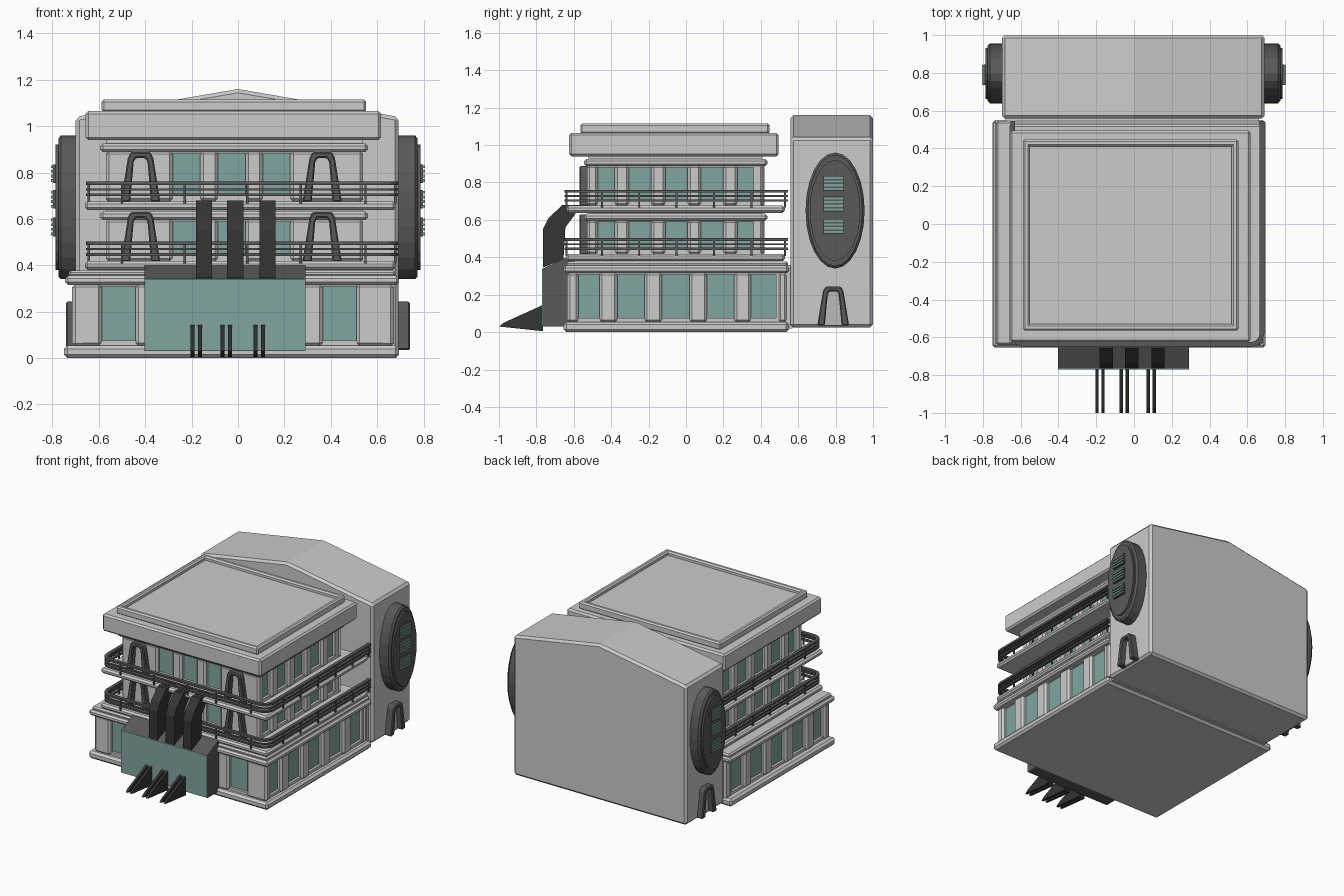
import bpy, bmesh
from math import cos, sin, pi

if "Cube" in bpy.data.objects:
    bpy.data.objects.remove(bpy.data.objects["Cube"])


def material(name, rgb):
    m = bpy.data.materials.new(name)
    m.diffuse_color = (*rgb, 1)
    m.use_nodes = True
    m.node_tree.nodes["Principled BSDF"].inputs["Base Color"].default_value = m.diffuse_color
    return m


GLASS = material("teal_glass", (0.22, 0.38, 0.35))
DARK = material("dark_grey", (0.10, 0.10, 0.10))
BLACK = material("charcoal", (0.035, 0.035, 0.035))
LIGHT = material("light_grey", (0.5, 0.5, 0.5))


def prism(name, pts, axis, a, b, mat=None, bevel=0):
    """Extrude a 2D outline along an axis from a to b."""
    def place(p, t):
        return {"x": (t, p[0], p[1]), "y": (p[0], t, p[1]), "z": (p[0], p[1], t)}[axis]
    bm = bmesh.new()
    lo = [bm.verts.new(place(p, a)) for p in pts]
    hi = [bm.verts.new(place(p, b)) for p in pts]
    n = len(pts)
    bm.faces.new(lo)
    bm.faces.new(hi)
    for i in range(n):
        bm.faces.new((lo[i], lo[(i + 1) % n], hi[(i + 1) % n], hi[i]))
    bmesh.ops.recalc_face_normals(bm, faces=bm.faces)
    me = bpy.data.meshes.new(name)
    bm.to_mesh(me)
    bm.free()
    ob = bpy.data.objects.new(name, me)
    bpy.context.collection.objects.link(ob)
    if mat:
        me.materials.append(mat)
    if bevel:
        mod = ob.modifiers.new("bevel", "BEVEL")
        mod.width, mod.segments = bevel, 1
        mod.limit_method, mod.angle_limit = "ANGLE", 0.7
    return ob


def box(name, x0, x1, y0, y1, z0, z1, mat=None, bevel=0):
    return prism(name, [(x0, y0), (x1, y0), (x1, y1), (x0, y1)], "z", z0, z1, mat, bevel)


def storey(name, x0, x1, y0, y1, z0, z1, front, side, w, depth=0.03):
    """Glazed core with bevelled piers left standing between the windows."""
    d = depth
    box(name + "_glass", x0 + d, x1 - d, y0 + d, y1 - d, z0, z1, GLASS)

    def spans(lo, hi, centres):
        edges = [lo] + [c + s * w / 2 for c in centres for s in (-1, 1)] + [hi]
        return zip(edges[::2], edges[1::2])
    for a, b in spans(x0, x1, front):
        box(name + "_front_pier", a, b, y0, y0 + 2 * d, z0, z1, None, 0.014)
    for a, b in spans(y0, y1, side):
        box(name + "_right_pier", x1 - 2 * d, x1, a, b, z0, z1, None, 0.014)
        box(name + "_left_pier", x0, x0 + 2 * d, a, b, z0, z1, None, 0.014)
    box(name + "_back_wall", x0 + 0.01, x1 - 0.01, y1 - 2 * d, y1, z0, z1)
    # sill and lintel bands
    for za, zb in ((z0, z0 + 0.025), (z1 - 0.012, z1)):
        box(name + "_band", x0 + 0.012, x1 - 0.012, y0 + 0.012, y1 - 0.012, za, zb)


def arch(name, c, z, h, axis, a, b):
    """Tapered arch frame."""
    half = [(0.085, 0), (0.055, 0.88), (0.042, 1)]
    hole = [(0.045, 0), (0.03, 0.8), (0.02, 0.88)]
    pts = [(c + x, z + t * h) for x, t in half] + [(c - x, z + t * h) for x, t in half[::-1]]
    pts += [(c - x, z + t * h) for x, t in hole] + [(c + x, z + t * h) for x, t in hole[::-1]]
    return prism(name, pts, axis, a, b, DARK, 0.006)


def u_path(x0, x1, y0, y1, r):
    """U shape open at the back with rounded front corners."""
    pts = [(x0, y1)]
    for cx, start in ((x0 + r, pi), (x1 - r, 1.5 * pi)):
        for i in range(4):
            t = start + i * pi / 6
            pts.append((cx + r * cos(t), y0 + r + r * sin(t)))
    return pts + [(x1, y1)]


def railing(name, z):
    x0, x1, y0, y1 = -0.655, 0.69, -0.65, 0.545
    for dz, t, w in ((0.06, 0.015, 0.025), (0.037, 0.009, 0.015), (0.012, 0.012, 0.02)):
        outer = u_path(x0, x1, y0, y1, 0.07)
        inner = u_path(x0 + w, x1 - w, y0 + w, y1, 0.07 - w)
        prism(name + "_rail", outer + inner[::-1], "z", z + dz, z + dz + t, DARK)
    p = 0.005
    spots = [(x, y0 + 0.012) for x in (-0.5, -0.23, 0.04, 0.27, 0.55)]
    spots += [(x, y) for x in (x0 + 0.012, x1 - 0.012) for y in (-0.45, -0.25, -0.05, 0.15, 0.35, 0.53)]
    for x, y in spots:
        box(name + "_post", x - p, x + p, y - p, y + p, z - 0.02, z + 0.065, DARK)


# ground floor
box("base_slab", -0.75, 0.695, -0.655, 0.55, 0, 0.055, None, 0.015)
storey("ground_floor", -0.715, 0.672, -0.635, 0.54, 0.05, 0.32,
       [-0.515, 0.438], [-0.535, -0.295, -0.055, 0.185, 0.42], 0.145)
box("ground_cornice", -0.745, 0.695, -0.655, 0.55, 0.315, 0.355, None, 0.012)
box("ground_cornice_top", -0.73, 0.68, -0.64, 0.545, 0.35, 0.378, None, 0.01)

# upper floors with decks, railings, cornices and front arches
for level, zd, zt in (("second", 0.38, 0.595), ("third", 0.638, 0.888)):
    box(level + "_deck", -0.66, 0.68, -0.64, 0.528, zd, zd + 0.038, None, 0.012)
    storey(level + "_floor", -0.57, 0.54, -0.53, 0.42, zd + 0.035, zt + 0.005,
           [-0.222, -0.027, 0.166], [-0.44, -0.245, -0.05, 0.14, 0.335], 0.118)
    box(level + "_cornice", -0.595, 0.56, -0.545, 0.435, zt, zt + 0.038, None, 0.012)
    railing(level + "_railing", zd + 0.048)
    for cx in (-0.42, 0.363):
        arch(level + "_front_arch", cx, zd + 0.035, 0.215, "y", -0.57, -0.52)
box("second_ceiling", -0.57, 0.54, -0.52, 0.41, 0.63, 0.645)
box("third_ceiling", -0.57, 0.54, -0.52, 0.41, 0.92, 0.95)

# roof with sunken top
box("roof_block", -0.657, 0.617, -0.625, 0.495, 0.94, 1.065, None, 0.012)
rx0, rx1, ry0, ry1, rw = -0.588, 0.553, -0.565, 0.447, 0.036
box("roof_top", rx0 + 0.01, rx1 - 0.01, ry0 + 0.01, ry1 - 0.01, 1.06, 1.088)
for a, b in ((ry0, ry0 + rw), (ry1 - rw, ry1)):
    box("parapet_long", rx0, rx1, a, b, 1.06, 1.115, None, 0.01)
for a, b in ((rx0, rx0 + rw), (rx1 - rw, rx1)):
    box("parapet_side", a, b, ry0, ry1, 1.06, 1.115, None, 0.01)

# gabled rear block and its link to the main building
prism("rear_block", [(-0.7, 0.025), (0.692, 0.025), (0.692, 1.04), (0, 1.16), (-0.7, 1.04)],
      "y", 0.558, 1.0, None, 0.016)
box("rear_link", -0.68, 0.66, 0.53, 0.57, 0.02, 0.36)

# side ovals, vents and doors on the rear block
for side, s in (("right", 1), ("left", -1)):
    def oval(ry, rz):
        return [(0.797 + ry * cos(i * pi / 12), 0.65 + rz * sin(i * pi / 12)) for i in range(24)]
    prism(side + "_oval", oval(0.158, 0.31), "x", s * 0.68, s * 0.775, DARK).modifiers.new(
        "bevel", "BEVEL").width = 0.012
    prism(side + "_oval_cap", oval(0.135, 0.27), "x", s * 0.76, s * 0.787, DARK)
    for z in (0.795, 0.685, 0.565):
        prism(side + "_vent", [(0.735, z - 0.04), (0.845, z - 0.04), (0.845, z + 0.04), (0.735, z + 0.04)],
              "x", s * 0.77, s * 0.798, DARK)
        for k in range(4):
            zz = z - 0.03 + k * 0.02
            prism(side + "_vent_slat", [(0.737, zz - 0.006), (0.843, zz - 0.006), (0.843, zz + 0.006),
                  (0.737, zz + 0.006)], "x", s * 0.79, s * 0.806, GLASS)
    arch(side + "_door_frame", 0.787, 0.035, 0.208, "x", s * 0.68, s * 0.742)
    prism(side + "_door", [(0.737, 0.035), (0.837, 0.035), (0.812, 0.225), (0.762, 0.225)],
          "x", s * 0.68, s * 0.703, LIGHT)

# entrance porch with glazed front
prism("porch", [(-0.765, 0.03), (-0.765, 0.34), (-0.64, 0.40), (-0.60, 0.40), (-0.60, 0.03)],
      "x", -0.403, 0.29, DARK)
box("porch_glass", -0.403, 0.29, -0.77, -0.764, 0.033, 0.34, GLASS)

# curved fins above the porch
for cx in (-0.147, -0.012, 0.127):
    prism("porch_fin", [(-0.765, 0.345), (-0.765, 0.55), (-0.735, 0.61), (-0.66, 0.68), (-0.56, 0.68),
          (-0.60, 0.62), (-0.645, 0.56), (-0.655, 0.39)], "x", cx - 0.035, cx + 0.035, BLACK)

# paired wedge plates in front of the porch
for cx in (-0.18, -0.051, 0.092):
    for dx in (-0.016, 0.016):
        prism("step_wedge", [(-1.0, 0.03), (-0.975, 0.05), (-0.765, 0.145), (-0.765, 0.005)],
              "x", cx + dx - 0.009, cx + dx + 0.009, BLACK)
